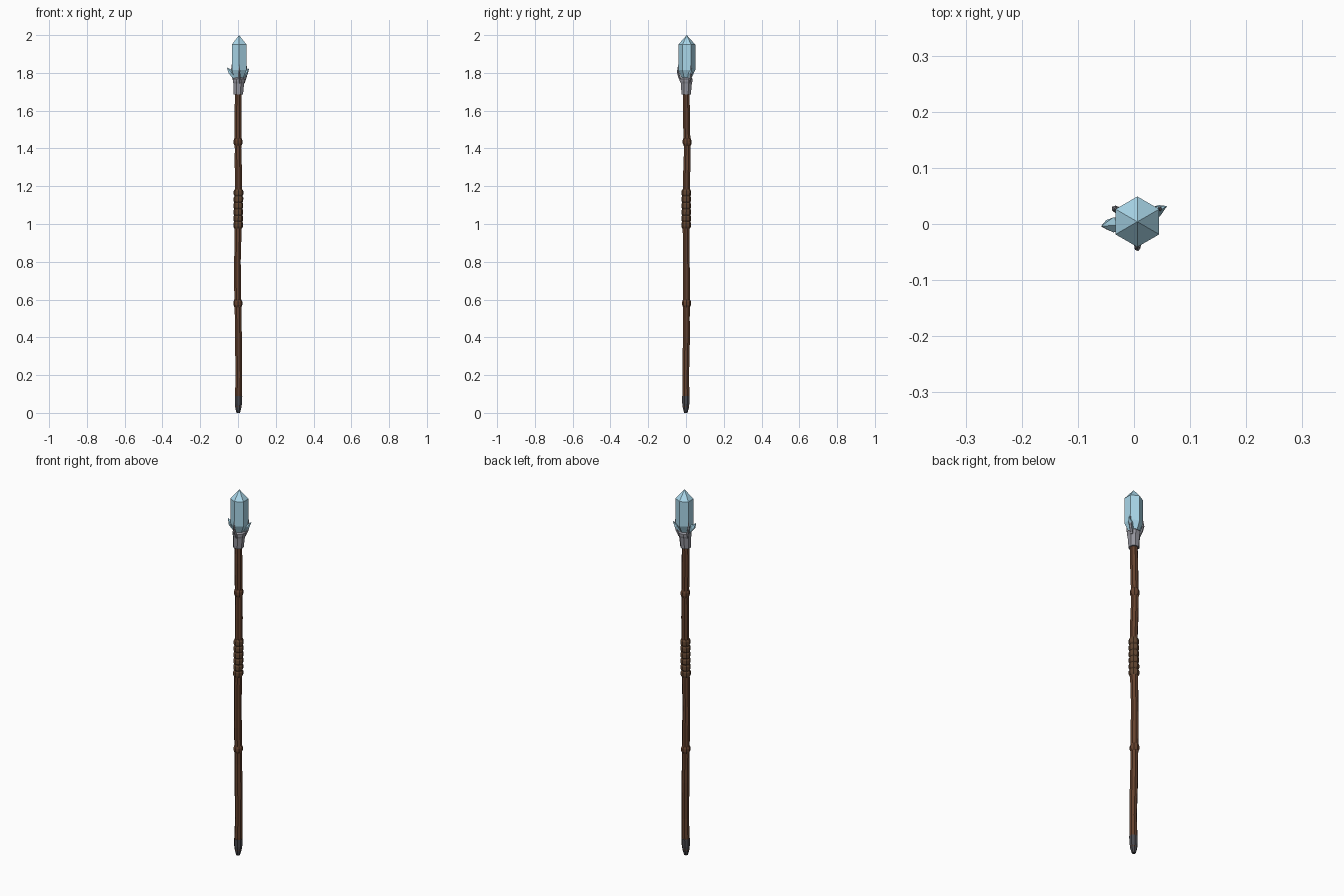
import bpy, bmesh, math
from mathutils import Vector

if "Cube" in bpy.data.objects:
    bpy.data.objects.remove(bpy.data.objects["Cube"])


def material(name, rgb):
    m = bpy.data.materials.new(name)
    m.diffuse_color = (*rgb, 1)
    m.use_nodes = True
    m.node_tree.nodes["Principled BSDF"].inputs["Base Color"].default_value = m.diffuse_color
    return m


WOOD = material("wood", (0.13, 0.055, 0.028))
LEATHER = material("leather", (0.12, 0.06, 0.03))
IRON = material("iron", (0.07, 0.07, 0.08))
SILVER = material("silver", (0.30, 0.30, 0.34))
ICE = material("ice", (0.40, 0.68, 0.82))


def loft(name, rings, sides, mat, turn=0.0):
    """Skin of polygon rings; each ring is (centre, radius[, axis])."""
    bm = bmesh.new()
    loops = []
    for c, r, *axis in rings:
        q = Vector((0, 0, 1)).rotation_difference(Vector(axis[0]) if axis else Vector((0, 0, 1)))
        n = sides if r > 0 else 1
        loops.append([bm.verts.new(Vector(c) + q @ Vector((
            r * math.cos(turn + math.tau * i / sides),
            r * math.sin(turn + math.tau * i / sides), 0))) for i in range(n)])
    for a, b in zip(loops, loops[1:]):
        for i in range(sides):
            j = (i + 1) % sides
            if len(a) == 1:
                bm.faces.new((a[0], b[j], b[i]))
            elif len(b) == 1:
                bm.faces.new((a[i], a[j], b[0]))
            else:
                bm.faces.new((a[i], a[j], b[j], b[i]))
    for end in (loops[0], loops[-1]):
        if len(end) > 2:
            bm.faces.new(end)
    bmesh.ops.recalc_face_normals(bm, faces=bm.faces)
    me = bpy.data.meshes.new(name)
    bm.to_mesh(me)
    bm.free()
    me.materials.append(mat)
    ob = bpy.data.objects.new(name, me)
    bpy.context.collection.objects.link(ob)
    return ob


# Gently crooked centre line (z, x, y)
PATH = [(0, 0.001, -0.001), (0.2, 0.005, -0.001), (0.4, 0.002, 0.002), (0.6, -0.001, 0.003),
        (0.8, -0.003, 0.002), (1.0, 0.001, 0.001), (1.2, 0.003, 0.002), (1.4, 0.0, 0.007),
        (1.55, 0.0, 0.002), (1.7, 0.002, 0.001), (1.8, 0.006, 0.004), (2.1, 0.006, 0.004)]


def at(z):
    for (z0, x0, y0), (z1, x1, y1) in zip(PATH, PATH[1:]):
        if z <= z1:
            t = (z - z0) / (z1 - z0)
            return Vector((x0 + t * (x1 - x0), y0 + t * (y1 - y0), z))


def stack(name, profile, sides, mat, turn=0.0):
    return loft(name, [(at(z), r) for z, r in profile], sides, mat, turn)


# Wooden shaft, knots and iron foot
stack("shaft", [(0.03, 0.018)] + [(0.1 * i, 0.0195 + 0.001 * math.sin(i * 2.1)) for i in range(1, 17)]
      + [(1.70, 0.019)], 8, WOOD, math.pi / 8)
for z in (0.58, 1.435):
    stack("shaft_knot", [(z - 0.022, 0.018), (z - 0.008, 0.0235), (z + 0.008, 0.0235), (z + 0.022, 0.018)], 8, WOOD)
stack("foot_cap", [(0, 0.010), (0.025, 0.017), (0.05, 0.0205), (0.09, 0.0215)], 8, IRON, math.pi / 8)

# Leather grip made of bulging wraps
for i in range(6):
    z = 0.995 + 0.034 * i
    stack("grip_wrap", [(z - 0.018, 0.021), (z - 0.009, 0.0255), (z + 0.009, 0.0255), (z + 0.018, 0.021)], 8, LEATHER)

# Silver collar
stack("collar", [(1.685, 0.027), (1.70, 0.028), (1.745, 0.031), (1.755, 0.034), (1.768, 0.034), (1.775, 0.026)],
      8, SILVER, math.pi / 8)

# Main crystal
stack("crystal", [(1.755, 0.018), (1.815, 0.045), (1.95, 0.045), (2.0, 0)], 6, ICE, math.pi / 6)

# Curved claws holding the crystal
c = at(1.85)
for a in (-90, 30, 150):
    d = Vector((math.cos(math.radians(a)), math.sin(math.radians(a)), 0))
    pts = [(0.024, 1.745, 0.008), (0.038, 1.775, 0.007), (0.047, 1.805, 0.0055), (0.044, 1.85, 0)]
    loft("claw", [(Vector((c.x, c.y, z)) + d * r, w) for r, z, w in pts], 5, SILVER)

# Small side shards
for base, tip, r in (((-0.012, 0.002, 1.765), (-0.059, -0.004, 1.83), 0.014),
                     ((0.018, 0.012, 1.765), (0.059, 0.032, 1.825), 0.011)):
    b, t = Vector(base), Vector(tip)
    axis = t - b
    loft("side_shard", [(b, r * 0.6, axis), (b.lerp(t, 0.6), r, axis), (t, 0)], 5, ICE)
